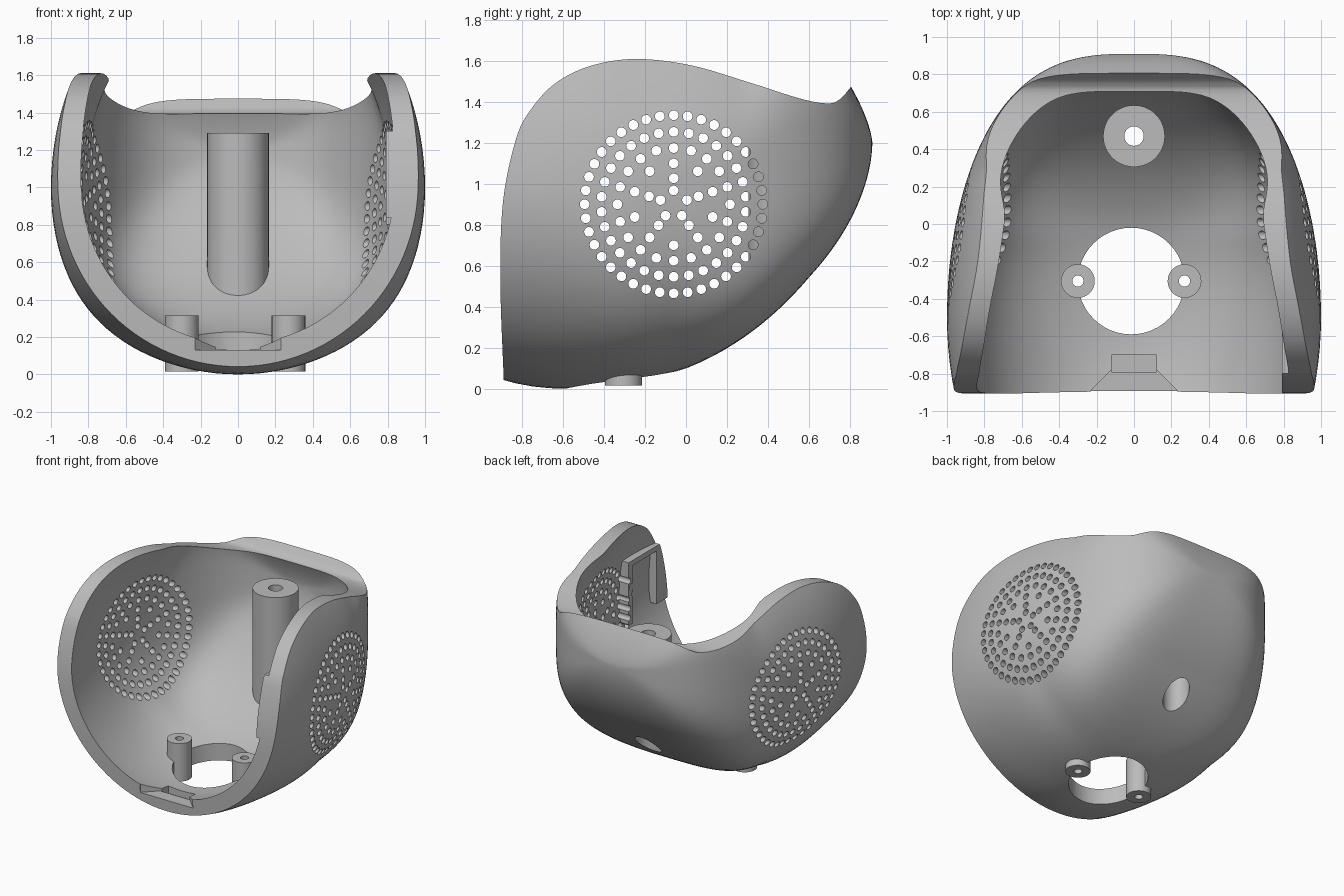
import bpy, bmesh, math
from mathutils import Vector

cube = bpy.data.objects.get("Cube")
if cube:
    bpy.data.objects.remove(cube, do_unlink=True)

grey = bpy.data.materials.new("plain grey")
grey.use_nodes = True
grey.diffuse_color = (0.5, 0.5, 0.5, 1)
grey.node_tree.nodes["Principled BSDF"].inputs["Base Color"].default_value = (0.5, 0.5, 0.5, 1)


def finish(name, bm):
    bmesh.ops.recalc_face_normals(bm, faces=bm.faces)
    mesh = bpy.data.meshes.new(name)
    bm.to_mesh(mesh)
    bm.free()
    mesh.materials.append(grey)
    obj = bpy.data.objects.new(name, mesh)
    bpy.context.collection.objects.link(obj)
    return obj


def prism(name, points, axis, lo, hi):
    """Extrude a 2D outline along x (points are y, z) or z (points are x, y)."""
    bm = bmesh.new()
    ends = []
    for h in (lo, hi):
        ends.append([bm.verts.new((h, a, b) if axis == "x" else (a, b, h)) for a, b in points])
    bm.faces.new(ends[0])
    bm.faces.new(ends[1])
    n = len(points)
    for i in range(n):
        j = (i + 1) % n
        bm.faces.new((ends[0][i], ends[0][j], ends[1][j], ends[1][i]))
    return finish(name, bm)


def circle(cx, cy, r, n=48):
    return [(cx + r * math.cos(2 * math.pi * i / n), cy + r * math.sin(2 * math.pi * i / n)) for i in range(n)]


def rod(name, x, y, r, lo, hi):
    return prism(name, circle(x, y, r), "z", lo, hi)


def combine(target, tool, operation, keep=False):
    mod = target.modifiers.new("combine", "BOOLEAN")
    mod.operation, mod.solver, mod.object = operation, "EXACT", tool
    bpy.context.view_layer.objects.active = target
    bpy.ops.object.modifier_apply(modifier=mod.name)
    if not keep:
        bpy.data.objects.remove(tool, do_unlink=True)


def ease(value, lo, hi):
    t = max(0.0, min(1.0, (value - lo) / (hi - lo)))
    return t * t * (3 - 2 * t)


def dome(t, e, root=None):
    return max(0.0, 1 - abs(t) ** e) ** (1 / (root or e))


def spow(v, e):
    return math.copysign(abs(v) ** e, v)


def bowl(name, side, back, start, rings=48, sides=112):
    """Closed rounded form: upright cross-sections that shrink to a point at the back."""
    end = 0.91 - back
    bm = bmesh.new()
    loops = []
    for k in range(rings):
        y = start + (end - start) * (1 - (1 - k / rings) ** 2.2)
        reach = max(0, y + 0.6) / (1.51 - back)
        if y > -0.5:
            width = (1 - side) * dome((y + 0.5) / (1.41 - back), 2, 2.85)
        else:
            width = 1 - side - 0.25 * (y + 0.5) ** 2
        if y > -0.6:
            floor = 1.2 - (1.2 - side) * dome(reach, 2 - 0.2 * max(0, min(1, y / 0.6)))
        else:
            floor = 1.2 - (1.2 - side) * dome((y + 0.6) / 1.12, 2)
        top = 1.26 * dome(reach, 1.5)
        mid = 1 + 0.2 * ease(y, -0.3, 0.7)
        upper = 2 + 2 * ease(y + 1.6 * back, 0.25, 0.78)
        lower = 2 + 0.55 * ease(y, -0.8, 0.1) + 1.45 * ease(y, -0.1, 0.45)
        loop = []
        for i in range(sides):
            a = 2 * math.pi * i / sides
            c, s = math.cos(a), math.sin(a)
            n, height = (upper, top) if s > 0 else (lower, mid - floor)
            loop.append(bm.verts.new((width * spow(c, 2 / n), y, mid + height * spow(s, 2 / n))))
        loops.append(loop)
    tip = bm.verts.new((0, end, 1.2))
    bm.faces.new(loops[0])
    for i in range(sides):
        j = (i + 1) % sides
        for a, b in zip(loops, loops[1:]):
            bm.faces.new((a[i], a[j], b[j], b[i]))
        bm.faces.new((loops[-1][i], loops[-1][j], tip))
    return finish(name, bm)


def spline(points, steps=6):
    """Smooth curve through the given 2D points."""
    p = [Vector(q) for q in points]
    p = [2 * p[0] - p[1]] + p + [2 * p[-1] - p[-2]]
    out = []
    for a, b, c, d in zip(p, p[1:], p[2:], p[3:]):
        for i in range(steps):
            t = i / steps
            out.append(tuple(0.5 * (2 * b + (c - a) * t + (2 * a - 5 * b + 4 * c - d) * t * t
                                    + (3 * b - a - 3 * c + d) * t ** 3)))
    return out + [tuple(p[-2])]


# Shell: rounded bowl, hollowed, then trimmed by the side outline
outer = bowl("outer_form", 0, 0, -1.0)
shell = outer.copy()
shell.data = outer.data.copy()
shell.name = "shell"
bpy.context.collection.objects.link(shell)
combine(shell, bowl("inner_form", 0.125, 0.145, -1.2), "DIFFERENCE")

# Flat frame on the inside of the left wall, open at the bottom
frame = [(-0.95, 0.84), (-0.76, 0.84), (-0.76, 1.26), (-0.46, 1.26), (-0.46, 0.8), (-0.41, 0.8),
         (-0.41, 1.3), (-0.95, 1.3)]
combine(shell, prism("wall_frame", frame, "x", 0.79, 0.89), "UNION")

rim = spline([(-0.885, -0.1), (-0.89, 0.04), (-0.907, 0.53), (-0.893, 0.92), (-0.83, 1.22), (-0.76, 1.36),
              (-0.64, 1.49), (-0.47, 1.575), (-0.25, 1.61), (0.02, 1.58), (0.31, 1.495),
              (0.556, 1.417), (0.69, 1.393), (0.75, 1.412), (0.8, 1.466)])
trim = prism("side_outline", rim + [(1.0, 1.72), (1.2, 1.72), (1.2, -0.1)], "x", -1.3, 1.3)
combine(shell, trim, "INTERSECT")

# Round grilles: rings of small holes through both side walls
bm = bmesh.new()
for radius, count in ((0.435, 40), (0.354, 30), (0.275, 20), (0.2, 10), (0.127, 5), (0.068, 5)):
    for i in range(count):
        a = 2 * math.pi * i / count
        cy, cz = -0.06 + radius * math.sin(a), 0.9 + radius * math.cos(a)
        ends = [[bm.verts.new((x, y, z)) for y, z in circle(cy, cz, 0.024, 14)] for x in (-1.2, 1.2)]
        bm.faces.new(ends[0])
        bm.faces.new(ends[1])
        for k in range(14):
            m = (k + 1) % 14
            bm.faces.new((ends[0][k], ends[0][m], ends[1][m], ends[1][k]))
combine(shell, finish("grille_holes", bm), "DIFFERENCE")

# Floor opening and the stepped notch in the front rim
combine(shell, rod("floor_opening", -0.015, -0.305, 0.285, -0.2, 0.5), "DIFFERENCE")
notch = [(-0.23, -0.95), (0.23, -0.95), (0.23, -0.89), (0.12, -0.78), (-0.12, -0.78), (-0.23, -0.89)]
combine(shell, prism("front_notch", notch, "z", 0.13, 0.4), "DIFFERENCE")
slot = [(-0.12, -0.79), (0.12, -0.79), (0.12, -0.7), (-0.12, -0.7)]
combine(shell, prism("front_slot", slot, "z", 0.08, 0.4), "DIFFERENCE")

# Tall back post, bored through with a wider recess from below
post = rod("back_post", 0, 0.47, 0.165, 0.2, 1.29)
combine(post, outer, "INTERSECT")
for part in (shell, post):
    combine(part, rod("post_recess", 0, 0.47, 0.095, -0.1, 0.75), "DIFFERENCE")
combine(post, rod("post_bore", 0, 0.47, 0.052, 0.5, 1.5), "DIFFERENCE")

# Two short screw posts beside the floor opening
parts = [shell, post]
for name, x in (("right_screw_post", -0.3), ("left_screw_post", 0.27)):
    screw_post = rod(name, x, -0.305, 0.09, 0.015, 0.315)
    for part in (shell, screw_post):
        combine(part, rod("screw_bore", x, -0.305, 0.03, -0.1, 0.5), "DIFFERENCE")
    parts.append(screw_post)

# Smooth curved surfaces, crisp edges
for part in parts:
    bpy.ops.object.select_all(action="DESELECT")
    part.select_set(True)
    bpy.context.view_layer.objects.active = part
    bpy.ops.object.shade_smooth_by_angle(angle=math.radians(30))
